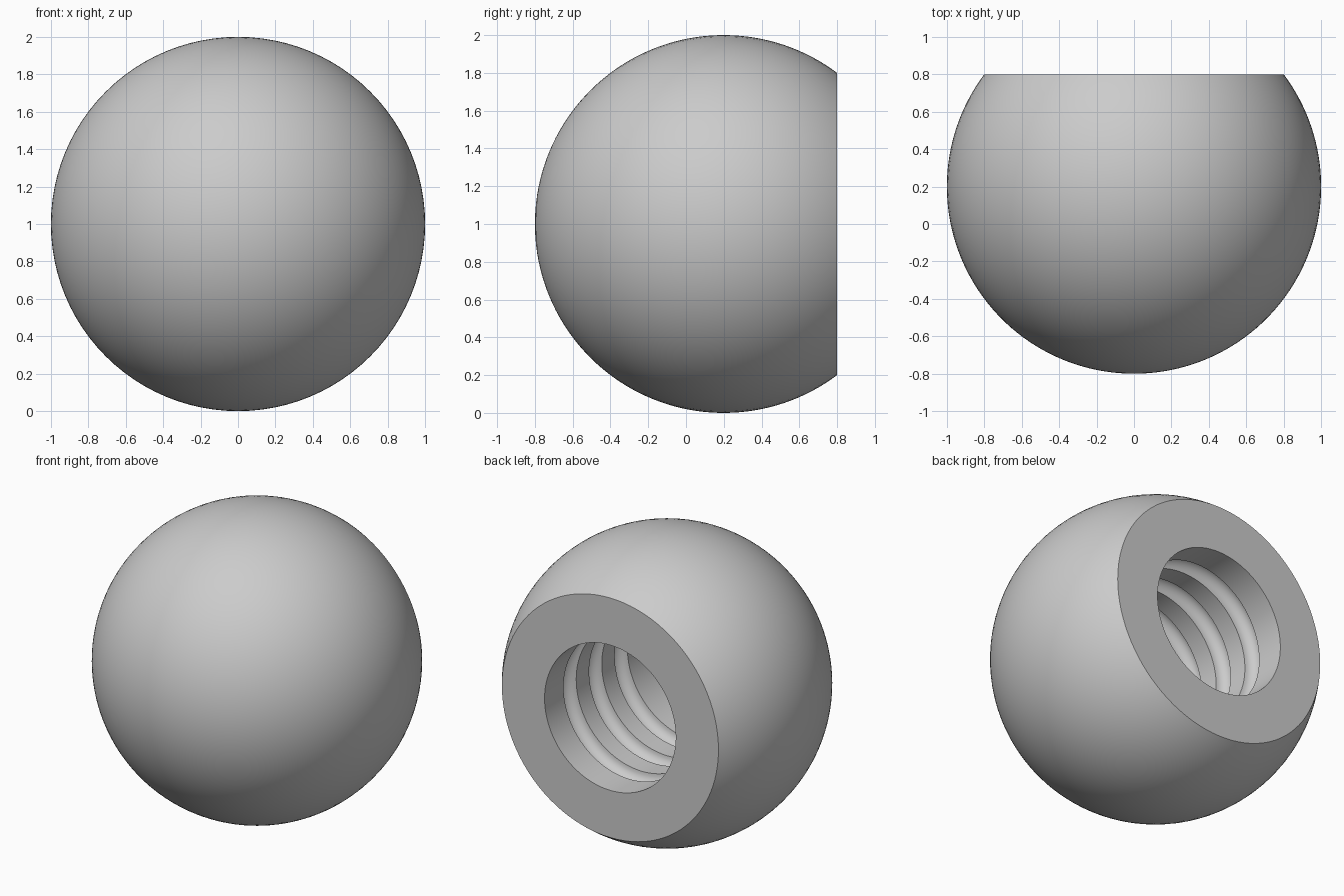
import bpy
import bmesh
from math import sin, cos, pi, asin, radians
from mathutils import Vector

old = bpy.data.objects.get("Cube")
if old:
    bpy.data.objects.remove(old, do_unlink=True)

BALL_RADIUS, CENTRE_Y, CENTRE_Z = 1.0, 0.2, 1.0
FACE_Y = 0.8            # flat cut at the back
BORE_RADIUS = 0.485
BORE_DEPTH = 1.1
GROOVE_RADIUS = 0.067
GROOVE_STARTS = (0.2, 0.47, 0.74)
STEPS = 96

# Profile as (radius, y): ball from the front pole to the flat rim
end_angle = pi / 2 + asin((FACE_Y - CENTRE_Y) / BALL_RADIUS)
profile = []
for i in range(57):
    a = end_angle * i / 56
    profile.append((BALL_RADIUS * sin(a), CENTRE_Y - BALL_RADIUS * cos(a)))

# Bore wall with half-round ring grooves, then the floor
profile.append((BORE_RADIUS, FACE_Y))
for start in GROOVE_STARTS:
    middle = FACE_Y - start - GROOVE_RADIUS
    for i in range(13):
        a = pi * i / 12
        profile.append((BORE_RADIUS + GROOVE_RADIUS * sin(a),
                        middle + GROOVE_RADIUS * cos(a)))
profile.append((BORE_RADIUS, FACE_Y - BORE_DEPTH))
profile.append((0, FACE_Y - BORE_DEPTH))

# Revolve the profile around the ball's front-to-back axis
bm = bmesh.new()
verts = [bm.verts.new((r, y, CENTRE_Z)) for r, y in profile]
edges = [bm.edges.new(pair) for pair in zip(verts, verts[1:])]
bmesh.ops.spin(bm, geom=verts + edges, cent=Vector((0, 0, CENTRE_Z)),
               axis=Vector((0, 1, 0)), angle=2 * pi, steps=STEPS)
bmesh.ops.remove_doubles(bm, verts=bm.verts[:], dist=0.0005)
bmesh.ops.recalc_face_normals(bm, faces=bm.faces[:])
mesh = bpy.data.meshes.new("ball_knob")
bm.to_mesh(mesh)
bm.free()

knob = bpy.data.objects.new("ball_knob", mesh)
bpy.context.collection.objects.link(knob)

# Plain grey material
grey = bpy.data.materials.new("plain_grey")
grey.use_nodes = True
colour = (0.6, 0.6, 0.6, 1)
grey.diffuse_color = colour
for node in grey.node_tree.nodes:
    if node.type == 'BSDF_PRINCIPLED':
        node.inputs["Base Color"].default_value = colour
mesh.materials.append(grey)

# Smooth ball with crisp rim and groove edges
bpy.ops.object.select_all(action='DESELECT')
knob.select_set(True)
bpy.context.view_layer.objects.active = knob
bpy.ops.object.shade_smooth_by_angle(angle=radians(30))
